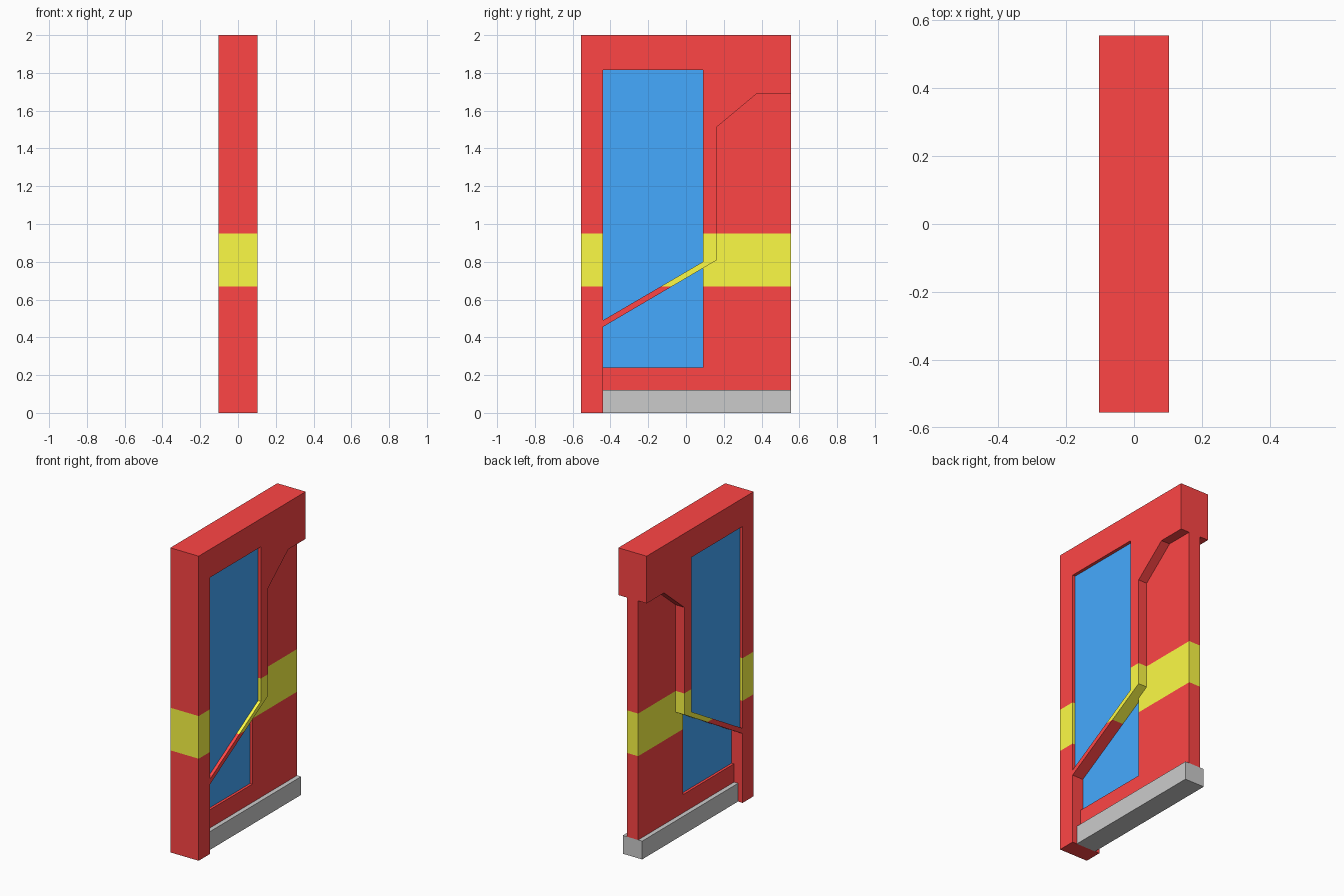
import bpy
import bmesh
from mathutils import Vector

if "Cube" in bpy.data.objects:
    bpy.data.objects.remove(bpy.data.objects["Cube"])


def material(name, rgb):
    m = bpy.data.materials.new(name)
    m.diffuse_color = (*rgb, 1)
    m.use_nodes = True
    m.node_tree.nodes["Principled BSDF"].inputs["Base Color"].default_value = m.diffuse_color
    return m


RED = material("red_paint", (1.0, 0.06, 0.06))
YELLOW = material("yellow_paint", (0.98, 0.96, 0.06))
BLUE = material("blue_glass", (0.06, 0.4, 1.0))
STRIPE = (0.67, 0.95)


def slab(name, half, outline, hole=None, mats=(), stripe=False):
    """Extrude a (y, z) outline, with an optional hole, across x = -half..half."""
    bm = bmesh.new()
    for loop in filter(None, (outline, hole)):
        vs = [bm.verts.new((-half, y, z)) for y, z in loop]
        for a, b in zip(vs, vs[1:] + vs[:1]):
            bm.edges.new((a, b))
    bmesh.ops.triangle_fill(bm, use_beauty=True, edges=bm.edges[:], normal=(-1, 0, 0))
    ext = bmesh.ops.extrude_face_region(bm, geom=bm.faces[:], use_keep_orig=True)
    moved = [g for g in ext["geom"] if isinstance(g, bmesh.types.BMVert)]
    bmesh.ops.translate(bm, verts=moved, vec=Vector((2 * half, 0, 0)))
    bmesh.ops.recalc_face_normals(bm, faces=bm.faces[:])
    if stripe:
        # cut at the stripe borders and paint the band between them
        for z in STRIPE:
            bmesh.ops.bisect_plane(bm, geom=bm.verts[:] + bm.edges[:] + bm.faces[:],
                                   plane_co=(0, 0, z), plane_no=(0, 0, 1))
        for f in bm.faces:
            if STRIPE[0] < f.calc_center_median().z < STRIPE[1]:
                f.material_index = 1
    me = bpy.data.meshes.new(name)
    bm.to_mesh(me)
    bm.free()
    for m in mats:
        me.materials.append(m)
    ob = bpy.data.objects.new(name, me)
    bpy.context.collection.objects.link(ob)
    return ob


# stepped edge shared by the thick frame and the thin panel
edge = [(0.165, 0.81), (0.165, 1.515), (0.375, 1.69), (0.555, 1.69)]
upper_window = [(-0.44, 0.49), (0.09, 0.80), (0.09, 1.815), (-0.44, 1.815)]
lower_window = [(-0.44, 0.24), (0.09, 0.24), (0.09, 0.766), (-0.44, 0.455)]

# thick outer frame with the upper window opening
slab("door_frame", 0.103,
     [(-0.555, 0), (-0.44, 0), (-0.44, 0.455)] + edge + [(0.555, 2), (-0.555, 2)],
     upper_window, (RED, YELLOW), True)

# thin inner panel wrapped around the lower window
slab("inner_panel", 0.041,
     [(-0.44, 0.12), (0.555, 0.12)] + edge[::-1] + [(0.09, 0.766), (0.09, 0.24), (-0.44, 0.24)],
     None, (RED, YELLOW), True)

# recessed panes
slab("upper_glass", 0.083, upper_window, None, (BLUE,))
slab("lower_glass", 0.024, lower_window, None, (BLUE,))

# grey sill
slab("sill", 0.07, [(-0.44, 0), (0.555, 0), (0.555, 0.12), (-0.44, 0.12)])
